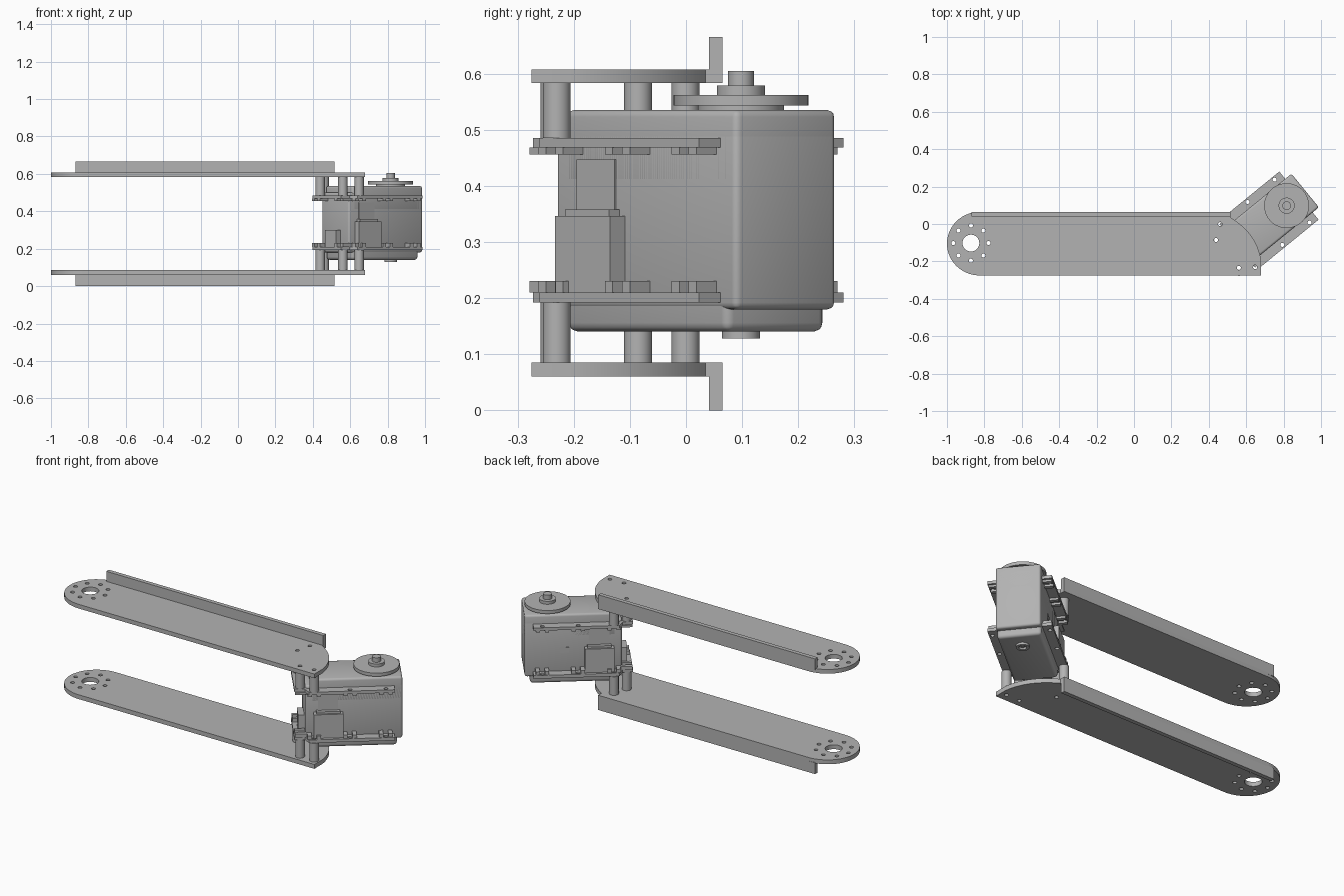
import bpy, bmesh
from math import sin, cos, pi, radians
from mathutils import Matrix, Vector

if "Cube" in bpy.data.objects:
    bpy.data.objects.remove(bpy.data.objects["Cube"], do_unlink=True)

grey = bpy.data.materials.new("plain grey")
grey.use_nodes = True
grey.diffuse_color = (0.45, 0.45, 0.45, 1)
grey.node_tree.nodes["Principled BSDF"].inputs["Base Color"].default_value = grey.diffuse_color

WORLD = Matrix.Identity(4)
# Motor frame: origin on the output shaft, local x along the case
MOTOR = Matrix.Translation((0.816, 0.098, 0)) @ Matrix.Rotation(radians(39.2), 4, 'Z')


def finish(name, mesh, matrix):
    mesh.transform(matrix)
    mesh.materials.clear()
    mesh.materials.append(grey)
    mesh.shade_smooth()
    mesh.set_sharp_from_angle(angle=radians(30))
    ob = bpy.data.objects.new(name, mesh)
    bpy.context.collection.objects.link(ob)
    return ob


def circle(x, y, r, n=24):
    return [(x + r * cos(2 * pi * i / n), y + r * sin(2 * pi * i / n)) for i in range(n)]


def prism(name, loops, z0, z1, matrix=WORLD):
    """Extrude an outline; any further loops become through holes."""
    curve = bpy.data.curves.new(name, 'CURVE')
    curve.dimensions = '2D'
    curve.fill_mode = 'BOTH'
    curve.extrude = (z1 - z0) / 2
    for loop in loops:
        sp = curve.splines.new('POLY')
        sp.points.add(len(loop) - 1)
        for p, (x, y) in zip(sp.points, loop):
            p.co = (x, y, 0, 1)
        sp.use_cyclic_u = True
    tmp = bpy.data.objects.new("outline", curve)
    bpy.context.collection.objects.link(tmp)
    deps = bpy.context.evaluated_depsgraph_get()
    mesh = bpy.data.meshes.new_from_object(tmp.evaluated_get(deps))
    bpy.data.objects.remove(tmp)
    bpy.data.curves.remove(curve)
    bm = bmesh.new()
    bm.from_mesh(mesh)
    bmesh.ops.remove_doubles(bm, verts=bm.verts, dist=1e-5)
    bmesh.ops.recalc_face_normals(bm, faces=bm.faces)
    bm.to_mesh(mesh)
    bm.free()
    return finish(name, mesh, matrix @ Matrix.Translation((0, 0, (z0 + z1) / 2)))


def box(name, x, y, z, matrix=WORLD, bevel=0):
    """Box from (min, max) pairs, with optional rounded edges."""
    mesh = bpy.data.meshes.new(name)
    bm = bmesh.new()
    bmesh.ops.create_cube(bm, size=1)
    for v in bm.verts:
        v.co = Vector([r[0] if c < 0 else r[1] for c, r in zip(v.co, (x, y, z))])
    if bevel:
        bmesh.ops.bevel(bm, geom=bm.edges[:], offset=bevel, segments=3, profile=0.5,
                        affect='EDGES', clamp_overlap=True)
    bmesh.ops.recalc_face_normals(bm, faces=bm.faces)
    bm.to_mesh(mesh)
    bm.free()
    return finish(name, mesh, matrix)


HOLE = 0.011
side_holes = [(u, s * 0.148) for u in (0.038, -0.15, -0.338) for s in (1, -1)]
end_holes = [(-0.408, s * 0.096) for s in (1, -1)]
post_spots = side_holes[4:] + end_holes

# Arm plates: rounded outer end, swept inner end
arc = [radians(90 + 180 * i / 28) for i in range(29)]
outline = [(-0.825 + 0.175 * cos(a), -0.105 + 0.17 * sin(a)) for a in arc]
outline += [(0.68, -0.275)]
p0, p1, p2 = Vector((0.68, -0.2)), Vector((0.66, -0.05)), Vector((0.515, 0.035))
for i in range(13):
    t = i / 12
    outline.append(tuple(p0 * (1 - t) ** 2 + p1 * 2 * t * (1 - t) + p2 * t * t))
outline.append((0.515, 0.065))

hub = (-0.872, -0.102)
arm_loops = [outline, circle(*hub, 0.045, 32)]
for i in range(8):
    a = i * pi / 4
    arm_loops.append(circle(hub[0] + 0.094 * cos(a), hub[1] + 0.094 * sin(a), HOLE, 16))
for u, v in post_spots:
    p = MOTOR @ Vector((u, v, 0))
    arm_loops.append(circle(p.x, p.y, HOLE, 16))

prism("upper_arm_plate", arm_loops, 0.583, 0.607)
prism("lower_arm_plate", arm_loops, 0.06, 0.085)
box("upper_arm_flange", (-0.87, 0.515), (0.041, 0.065), (0.6, 0.665))
box("lower_arm_flange", (-0.87, 0.515), (0.041, 0.065), (0, 0.065))

# Hollow posts between the arms and the motor brackets
for level, z0, z1 in (("lower", 0.085, 0.192), ("upper", 0.485, 0.583)):
    for i, (u, v) in enumerate(post_spots):
        prism(f"{level}_post_{i + 1}", [circle(u, v, 0.025), circle(u, v, HOLE, 16)], z0, z1, MOTOR)

# Motor case with upper and lower covers
box("motor_case", (-0.382, 0.128), (-0.116, 0.116), (0.18, 0.5), MOTOR, 0.012)
box("upper_cover", (-0.355, 0.128), (-0.116, 0.116), (0.4, 0.535), MOTOR, 0.012)
box("lower_cover", (-0.355, 0.1), (-0.114, 0.114), (0.14, 0.3), MOTOR, 0.016)

# Brackets with mounting holes and nut pockets
bracket = [(0.085, 0.166), (-0.365, 0.166), (-0.385, 0.125), (-0.44, 0.12)]
bracket += [(u, -v) for u, v in reversed(bracket)]
bracket_loops = [bracket] + [circle(u, v, HOLE, 16) for u, v in side_holes + end_holes]
for level, z0, z1, n0, n1 in (("lower", 0.192, 0.21, 0.21, 0.23),
                              ("upper", 0.468, 0.485, 0.456, 0.468)):
    prism(level + "_bracket", bracket_loops, z0, z1, MOTOR)
    for i, (u, v) in enumerate(side_holes):
        s = 1 if v > 0 else -1
        for d in (-0.024, 0.024):
            box(f"{level}_nut_pocket_{i + 1}", (u + d - 0.011, u + d + 0.011),
                sorted((s * 0.112, s * 0.162)), (n0, n1), MOTOR)
    for i, (u, v) in enumerate(end_holes):
        for d in (-0.024, 0.024):
            box(f"{level}_end_pocket_{i + 1}", (-0.436, -0.375),
                (v + d - 0.011, v + d + 0.011), (n0, n1), MOTOR)

# Cable sockets on both sides and at the rear
for side, s in (("left", 1), ("right", -1)):
    box(side + "_socket", (-0.34, -0.185), sorted((s * 0.11, s * 0.15)), (0.21, 0.346), MOTOR)
    box(side + "_socket_lip", (-0.325, -0.2), sorted((s * 0.11, s * 0.14)), (0.34, 0.358), MOTOR)
    box(side + "_side_panel", (-0.316, -0.21), sorted((s * 0.11, s * 0.12)), (0.35, 0.447), MOTOR)
box("side_tab", (-0.105, -0.055), (0.11, 0.119), (0.315, 0.345), MOTOR)
box("rear_socket", (-0.415, -0.375), (-0.045, 0.045), (0.21, 0.3), MOTOR)

# Output horn on top, idler boss below
for name, r, z0, z1 in (("horn_collar", 0.077, 0.53, 0.543), ("horn_disc", 0.12, 0.543, 0.562),
                        ("horn_hub", 0.043, 0.562, 0.579), ("horn_shaft", 0.023, 0.579, 0.605)):
    prism(name, [circle(0, 0, r, 48)], z0, z1, MOTOR)
prism("idler_ring", [circle(0, 0, 0.034, 32), circle(0, 0, 0.02)], 0.128, 0.145, MOTOR)
prism("idler_pin", [circle(0, 0, 0.01, 16)], 0.132, 0.145, MOTOR)
